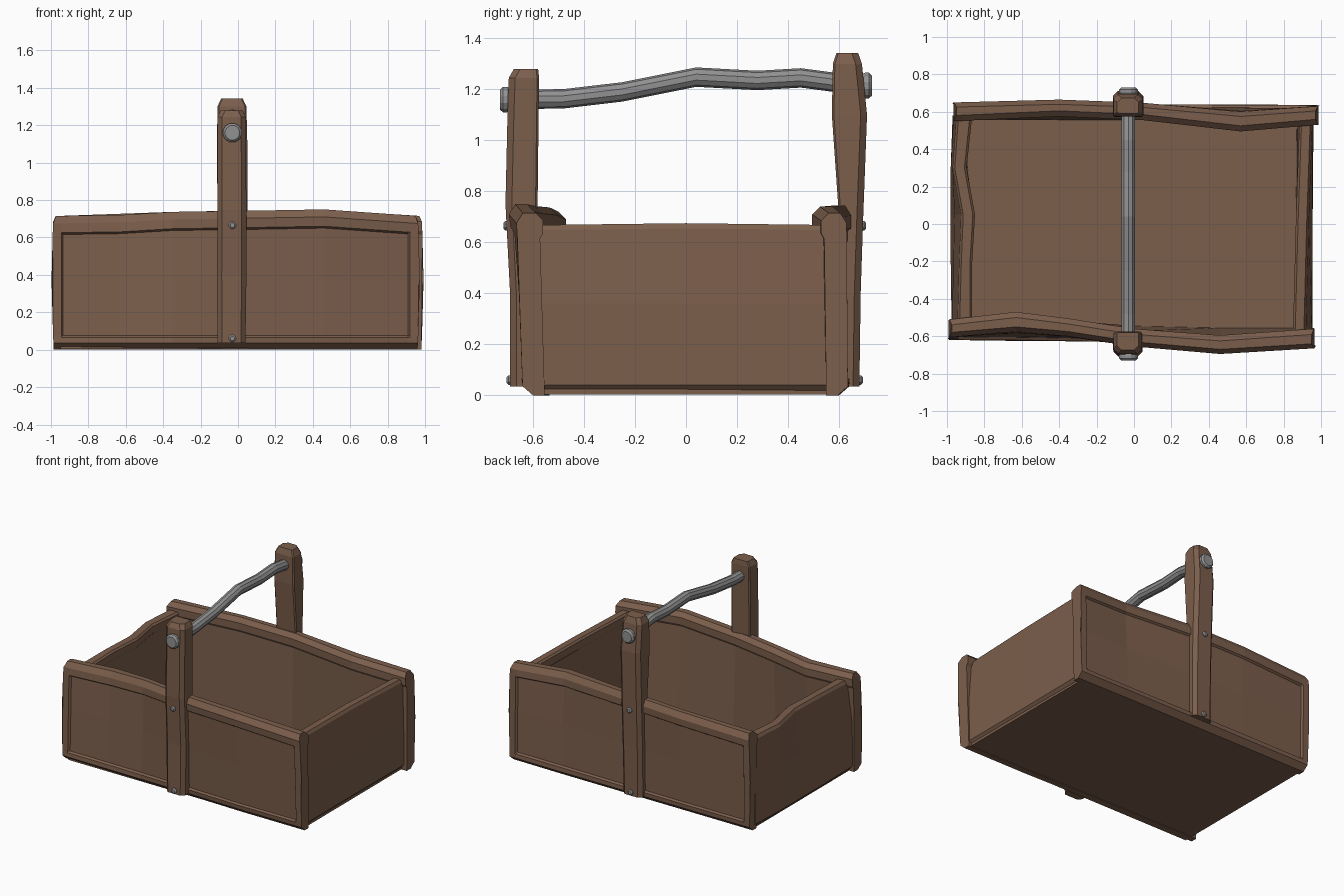
import bpy, bmesh, math

if "Cube" in bpy.data.objects:
    bpy.data.objects.remove(bpy.data.objects["Cube"])


def material(name, rgb):
    m = bpy.data.materials.new(name)
    m.diffuse_color = (*rgb, 1)
    m.use_nodes = True
    m.node_tree.nodes["Principled BSDF"].inputs["Base Color"].default_value = m.diffuse_color
    return m


WOOD = material("brown wood", (0.2, 0.113, 0.072))
METAL = material("grey metal", (0.285, 0.285, 0.29))


def loft(name, rings, mat, smooth=False):
    """Skin a list of equal-length point rings and cap both ends."""
    bm = bmesh.new()
    vs = [[bm.verts.new(p) for p in r] for r in rings]
    n = len(vs[0])
    for a, b in zip(vs, vs[1:]):
        for i in range(n):
            j = (i + 1) % n
            bm.faces.new((a[i], a[j], b[j], b[i]))
    bm.faces.new(vs[0])
    bm.faces.new(vs[-1])
    bmesh.ops.recalc_face_normals(bm, faces=bm.faces)
    me = bpy.data.meshes.new(name)
    bm.to_mesh(me)
    bm.free()
    me.materials.append(mat)
    ob = bpy.data.objects.new(name, me)
    bpy.context.collection.objects.link(ob)
    return ob


def interp(table, t):
    """Piecewise linear lookup; rows are (t, values...)."""
    for a, b in zip(table, table[1:]):
        if t <= b[0]:
            k = (t - a[0]) / (b[0] - a[0])
            return [p + (q - p) * k for p, q in zip(a[1:], b[1:])]
    return list(table[-1][1:])


def long_wall(name, side, table):
    """table rows: x, bottom outer, top outer, top inner, top height (distances from centre)."""
    x0, x1 = table[0][0], table[-1][0]
    stations = [(x0, 0), (x0 + .04, 0), (x0 + .05, 1)]
    stations += [(r[0], 1) for r in table[1:-1]]
    stations += [(x1 - .05, 1), (x1 - .04, 0), (x1, 0)]
    rings = []
    for x, sunk in stations:
        ob, ot, it, zt = interp(table, x)
        d = 0.014 * sunk
        ib = ob - 0.085

        def lean(z):
            return ob + (ot - ob) * z / zt
        prof = [(ob - .04, 0), (ob, .035), (lean(.07), .065), (lean(.08) - d, .075),
                (lean(.37) - d, .37), (lean(zt - .1) - d, zt - .1), (lean(zt - .09), zt - .09),
                (ot, zt - .04), (ot - .025, zt), (it + .03, zt), (it, zt - .03),
                (it, zt - .08), (it + .012, zt - .1), (ib, .03), (ib, 0)]
        end = -1 if x == x0 else 1 if x == x1 else 0
        rings.append([(x + end * (.012 * math.sin(math.pi * min(z / .74, 1)) - .012 * (z > .7)),
                       side * o, z) for o, z in prof])
    loft(name, rings, WOOD)


# long sides with wavy top rails
long_wall("front_wall", -1, [
    (-.985, .62, .605, .51, .715), (-.63, .625, .575, .47, .72), (-.35, .627, .60, .505, .737),
    (0, .63, .655, .56, .742), (.46, .64, .695, .595, .75), (.96, .64, .665, .56, .715)])
long_wall("back_wall", 1, [
    (-.96, .64, .65, .55, .715), (-.4, .64, .665, .575, .735), (.05, .64, .648, .555, .745),
    (.57, .64, .60, .495, .74), (.98, .635, .63, .53, .715)])


def end_wall(name, side, table):
    """table rows: y, bottom outer, middle outer, top outer, top inner, top height."""
    rings = []
    for y, ob, om, ot, it, zt in table:
        prof = [(ob - .03, .008), (ob, .04), (om, .36), (ot, zt - .02), (ot - .012, zt),
                (it + .012, zt), (it, zt - .012), (it, zt - .06), (it + .01, zt - .075),
                (ob - .09, .008)]
        rings.append([(side * o, y, z) for o, z in prof])
    loft(name, rings, WOOD)


# short ends between the long sides
end_wall("right_end", 1, [
    (-.58, .955, .95, .92, .85, .668), (0, .955, .955, .935, .865, .675),
    (.57, .96, .96, .955, .885, .668)])
end_wall("left_end", -1, [
    (-.56, .975, .975, .945, .865, .665), (-.2, .98, .965, .935, .865, .672),
    (.05, .98, .96, .925, .85, .67), (.3, .98, .98, .97, .895, .665),
    (.58, .97, .965, .95, .865, .665)])

# floor board
loft("floor", [[(x, y, z) for x, y in ((-.95, -.6), (.94, -.6), (.94, .6), (-.95, .6))]
               for z in (.004, .05)], WOOD)


def post(name, side, table):
    """table rows: z, x left, x right, outer distance, inner distance."""
    rings = []
    for z, a, b, o, i in table:
        c = .025
        rings.append([(a, side * (o - c), z), (a + c, side * o, z), (b - c, side * o, z),
                      (b, side * (o - c), z), (b, side * (i + .008), z),
                      (b - .008, side * i, z), (a + .008, side * i, z),
                      (a, side * (i + .008), z)])
    loft(name, rings, WOOD)


# upright handle posts
post("front_post", -1, [
    (.035, -.11, .04, .69, .61), (.4, -.112, .045, .69, .61), (.75, -.11, .045, .708, .582),
    (1.1, -.11, .042, .70, .578), (1.245, -.11, .042, .695, .576), (1.28, -.092, .025, .675, .58)])
post("back_post", 1, [
    (.035, -.11, .045, .68, .60), (.4, -.11, .05, .685, .60), (.7, -.11, .052, .695, .60),
    (1.1, -.112, .05, .71, .572), (1.3, -.11, .045, .69, .576), (1.343, -.09, .025, .675, .59)])


def turned(name, rows, n=10, x=-.03):
    """Round part along y; rows: y, z, radius."""
    loft(name, [[(x + r * math.cos(2 * math.pi * (k + .5) / n), y,
                  z + r * math.sin(2 * math.pi * (k + .5) / n)) for k in range(n)]
                for y, z, r in rows], METAL)


# bent handle rod
turned("handle", [(-.7, 1.16, .038), (-.48, 1.163, .038), (-.25, 1.19, .038), (.04, 1.248, .038),
                  (.28, 1.235, .038), (.45, 1.245, .038), (.7, 1.212, .038)])

# end knobs and post bolts
for label, s, zk, yk, yb in (("front", -1, 1.16, .69, .69), ("back", 1, 1.215, .69, .68)):
    turned(label + "_knob", [(s * yk, zk, .045), (s * (yk + .012), zk, .052),
                             (s * (yk + .028), zk, .052), (s * (yk + .04), zk, .04)], 12)
    for part, z, dy in (("upper", .665, .012), ("lower", .06, 0)):
        turned(f"{label}_{part}_bolt", [(s * (yb + dy - .02), z, .02), (s * (yb + dy + .007), z, .02),
                                        (s * (yb + dy + .014), z, .012)], 8)
